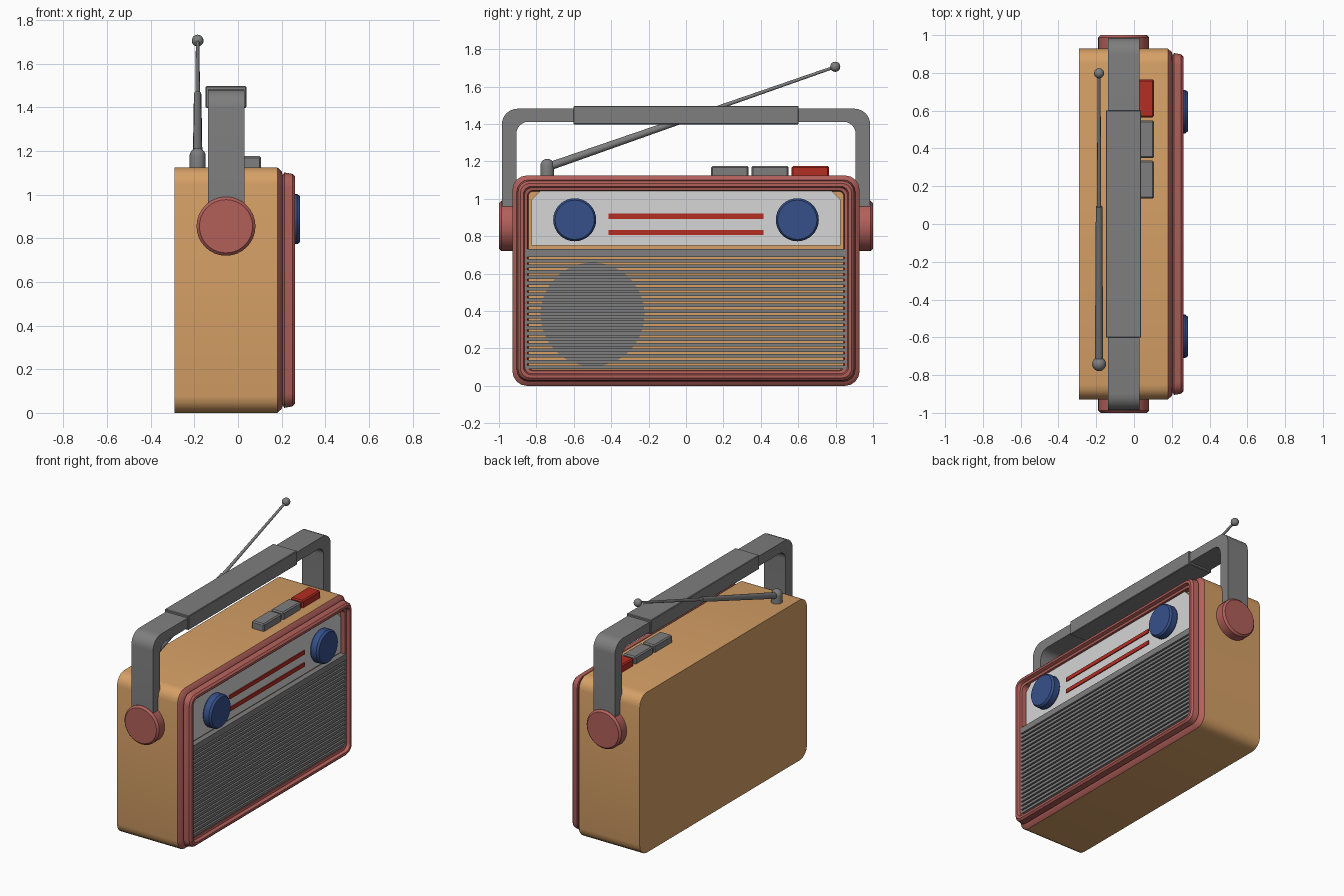
import bpy, bmesh, math
from mathutils import Vector, Matrix

if "Cube" in bpy.data.objects:
    bpy.data.objects.remove(bpy.data.objects["Cube"])


def material(name, r, g, b):
    m = bpy.data.materials.new(name)
    lin = [(c / 255 / 12.92) if c < 10 else ((c / 255 + 0.055) / 1.055) ** 2.4 for c in (r, g, b)]
    m.diffuse_color = (*lin, 1)
    m.use_nodes = True
    m.node_tree.nodes["Principled BSDF"].inputs["Base Color"].default_value = m.diffuse_color
    return m


TAN = material("tan_case", 214, 160, 102)
ROSE = material("rose_trim", 178, 96, 90)
GREY = material("grey_metal", 126, 126, 126)
BLUE = material("blue_knob", 54, 80, 138)
RED = material("red_accent", 180, 45, 34)
WHITE = material("white_panel", 214, 214, 214)


def finish(name, bm, mats, angle=32):
    bmesh.ops.recalc_face_normals(bm, faces=bm.faces)
    me = bpy.data.meshes.new(name)
    bm.to_mesh(me)
    bm.free()
    ob = bpy.data.objects.new(name, me)
    bpy.context.collection.objects.link(ob)
    for m in mats:
        me.materials.append(m)
    bpy.ops.object.select_all(action='DESELECT')
    ob.select_set(True)
    bpy.context.view_layer.objects.active = ob
    bpy.ops.object.shade_smooth_by_angle(angle=math.radians(angle))
    return ob


def loft(name, rings, mats, bands=None):
    """Skin a list of equal-sized rings and cap both ends; bands = material per band."""
    bm = bmesh.new()
    vs = [[bm.verts.new(p) for p in ring] for ring in rings]
    n = len(rings[0])
    for k in range(len(vs) - 1):
        for i in range(n):
            j = (i + 1) % n
            f = bm.faces.new((vs[k][i], vs[k][j], vs[k + 1][j], vs[k + 1][i]))
            f.material_index = bands[k] if bands else 0
    bm.faces.new(vs[0])
    bm.faces.new(vs[-1])
    return finish(name, bm, mats)


def lathe(name, profile, origin, axis, mat, seg=32):
    """Turn (radius, height) points about an axis."""
    rot = Vector((0, 0, 1)).rotation_difference(Vector(axis)).to_matrix()
    rings = [[rot @ Vector((r * math.cos(2 * math.pi * i / seg), r * math.sin(2 * math.pi * i / seg), h))
              + Vector(origin) for i in range(seg)] for r, h in profile]
    return loft(name, rings, [mat])


def box(name, lo, hi, mat, bevel=0.0):
    bm = bmesh.new()
    lo, hi = Vector(lo), Vector(hi)
    bmesh.ops.create_cube(bm, size=1, matrix=Matrix.Translation((lo + hi) / 2) @ Matrix.Diagonal((*(hi - lo), 1)))
    if bevel:
        bmesh.ops.bevel(bm, geom=bm.edges[:], offset=bevel, segments=1, affect='EDGES')
    return finish(name, bm, [mat])


def rounded(x, inset, seg=4):
    """Rounded rectangle outline of the case in the yz plane."""
    r = max(0.078 - 0.6 * inset, 0.02)
    hy, z0, z1 = 0.928 - inset, inset, 1.125 - inset
    pts = []
    for cy, cz, a0 in ((hy - r, z1 - r, 0), (r - hy, z1 - r, 90), (r - hy, z0 + r, 180), (hy - r, z0 + r, 270)):
        for i in range(seg + 1):
            a = math.radians(a0 + 90 * i / seg)
            pts.append((x, cy + r * math.cos(a), cz + r * math.sin(a)))
    return pts


# Case with rose trim frame stepping around a recessed front
steps = [(-0.29, 0), (0.18, 0), (0.2, 0.018), (0.205, 0.035), (0.212, 0.023), (0.25, 0.03), (0.262, 0.042),
         (0.262, 0.058), (0.24, 0.065), (0.236, 0.08), (0.205, 0.085)]
loft("case", [rounded(x, i) for x, i in steps], [TAN, ROSE], [0] + [1] * 9)
bpy.data.objects["case"].data.polygons[-1].material_index = 0

# Dial panel with clipped upper corners
outline = [(-0.825, 0.75), (0.825, 0.75), (0.825, 0.995), (0.775, 1.045), (-0.775, 1.045), (-0.825, 0.995)]
loft("dial_panel", [[(x, y, z) for y, z in outline] for x in (0.2, 0.222)], [WHITE])
for i, z in enumerate((0.821, 0.907)):
    box(f"dial_line_{i}", (0.215, -0.415, z - 0.0135), (0.229, 0.415, z + 0.0135), RED)

# Tuning knobs
for s in (-1, 1):
    lathe(f"tuning_knob_{s}", [(0.108, 0), (0.115, 0.01), (0.115, 0.052), (0.105, 0.066)],
          (0.219, s * 0.595, 0.888), (1, 0, 0), BLUE)

# Speaker disc behind the grille slats
lathe("speaker", [(0.278, 0), (0.278, 0.01)], (0.203, -0.5, 0.382), (1, 0, 0), GREY, 48)
box("grille_top_bar", (0.2, -0.858, 0.69), (0.243, 0.858, 0.733), GREY)
for i in range(20):
    z = 0.1 + i * 0.03
    box(f"grille_slat_{i}", (0.2, -0.86, z - 0.0095), (0.242, 0.86, z + 0.0095), GREY)


# Carry handle
def arch(hy, ztop, r, x):
    pts = [(x, -hy, 0.86)]
    for s, c0 in ((-1, 180), (1, 90)):
        for i in range(7):
            a = math.radians(c0 - 15 * i)
            pts.append((x, s * (hy - r) + r * math.cos(a), ztop - r + r * math.sin(a)))
    return pts + [(x, hy, 0.86)]


rails = [arch(0.985, 1.482, 0.085, -0.138), arch(0.985, 1.482, 0.085, 0.03),
         arch(0.907, 1.412, 0.065, 0.03), arch(0.907, 1.412, 0.065, -0.138)]
loft("handle", [list(ring) for ring in zip(*rails)], [GREY])
box("handle_grip", (-0.149, -0.602, 1.398), (0.038, 0.602, 1.497), GREY, 0.004)

# Handle pivots
for s in (-1, 1):
    lathe(f"handle_pivot_{s}", [(0.135, 0), (0.135, 0.087), (0.122, 0.1)],
          (-0.055, s * 0.9, 0.855), (0, s, 0), ROSE)

# Push buttons on top
for i, (y, m) in enumerate(((0.235, GREY), (0.449, GREY), (0.665, RED))):
    box(f"button_{i}", (0.01, y - 0.1, 1.11), (0.106, y + 0.1, 1.176), m, 0.008)

# Antenna: domed base, two telescoping rods, ball tip
dome = [(0.037 * math.cos(math.radians(a)), 0.077 + 0.037 * math.sin(math.radians(a))) for a in range(0, 86, 17)]
lathe("antenna_base", [(0.037, 0)] + dome, (-0.185, -0.742, 1.1), (0, 0, 1), GREY, 20)
start, end = Vector((-0.185, -0.735, 1.172)), Vector((-0.185, 0.798, 1.706))
axis, length = (end - start).normalized(), (end - start).length
lathe("antenna_rods", [(0.022, 0), (0.017, 0.54 * length), (0.011, 0.54 * length), (0.008, length)],
      start, axis, GREY, 12)
bm = bmesh.new()
bmesh.ops.create_uvsphere(bm, u_segments=16, v_segments=10, radius=0.027, matrix=Matrix.Translation(end))
finish("antenna_tip", bm, [GREY], 60)
